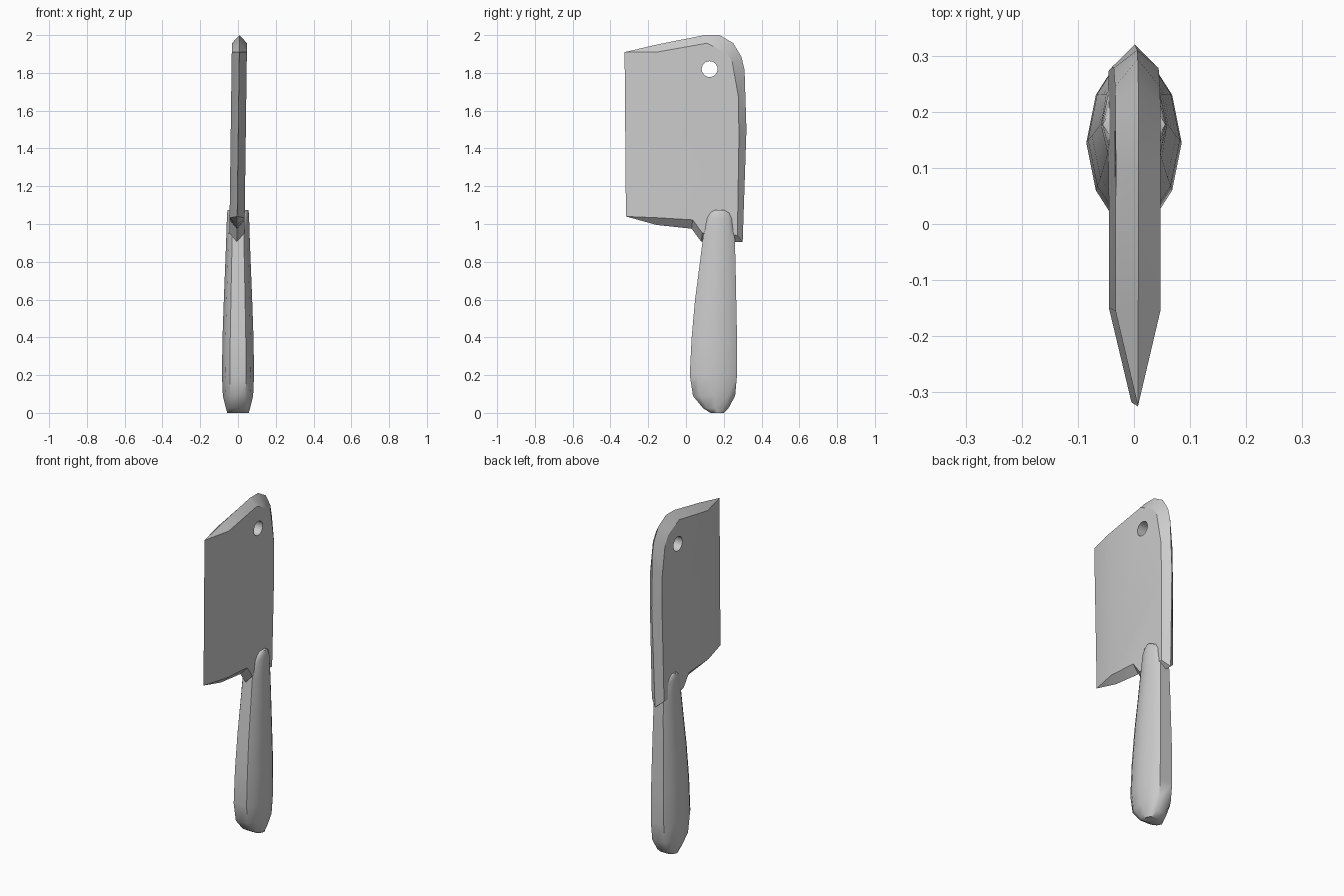
import bpy, bmesh, math

if "Cube" in bpy.data.objects:
    bpy.data.objects.remove(bpy.data.objects["Cube"])

HALF = 0.04  # half thickness of the blade


def make_object(name, bm):
    bmesh.ops.remove_doubles(bm, verts=bm.verts, dist=1e-5)
    bmesh.ops.recalc_face_normals(bm, faces=bm.faces)
    mesh = bpy.data.meshes.new(name)
    bm.to_mesh(mesh)
    bm.free()
    obj = bpy.data.objects.new(name, mesh)
    bpy.context.collection.objects.link(obj)
    return obj


def activate(obj):
    bpy.ops.object.select_all(action='DESELECT')
    obj.select_set(True)
    bpy.context.view_layer.objects.active = obj


# Blade: sharp rim outline in the middle, smaller flat face on each side
# each entry: (rim y, rim z), (face y, face z)
outline = [
    ((-.325, 1.91), (-.155, 1.91)), ((-.14, 1.953), (-.155, 1.91)),
    ((.10, 2.0), (.11, 1.957)), ((.177, 2.0), (.167, 1.93)),
    ((.25, 1.958), (.215, 1.905)), ((.294, 1.884), (.245, 1.857)),
    ((.31, 1.815), (.278, 1.67)), ((.32, 1.5), (.28, 1.45)),
    ((.30, .905), (.272, .94)), ((.08, .907), (.087, .952)),
    ((.03, .975), (.035, 1.022)), ((-.155, .995), (-.15, 1.033)),
    ((-.318, 1.04), (-.15, 1.033)),
]


def lean(z):  # the blade leans slightly sideways
    return 0.0132 * (z - 1.38)


bm = bmesh.new()
n = len(outline)
for side in (-1, 1):
    rim = [bm.verts.new((lean(r[1]), *r)) for r, f in outline]
    face = [bm.verts.new((lean(f[1]) + side * HALF, *f)) for r, f in outline]
    for i in range(n):
        j = (i + 1) % n
        bm.faces.new((rim[i], rim[j], face[j], face[i]))
    bm.faces.new(face)
blade = make_object("blade", bm)

# Hanging hole
bpy.ops.mesh.primitive_cylinder_add(vertices=24, radius=0.042, depth=0.4,
                                    location=(0, 0.125, 1.82),
                                    rotation=(0, math.pi / 2, 0))
cutter = bpy.context.object
cutter.name = "hole_cutter"
cutter.hide_render = True
mod = blade.modifiers.new("hole", 'BOOLEAN')
mod.operation = 'DIFFERENCE'
mod.solver = 'EXACT'
mod.object = cutter
activate(blade)
bpy.ops.object.modifier_apply(modifier=mod.name)
bpy.data.objects.remove(cutter)
bpy.ops.object.shade_smooth_by_angle(angle=math.radians(20))

# Handle: loft of ten-sided sections: z, y front, y back, half width
sections = [
    (0.0, .13, .20, .057), (.025, .09, .225, .064), (.09, .037, .26, .08),
    (.2, .02, .27, .085), (.4, .03, .27, .082), (.6, .048, .266, .075),
    (.8, .074, .262, .067), (.93, .09, .258, .062), (1.03, .104, .25, .059),
    (1.06, .122, .236, .057), (1.075, .15, .205, .056),
]
quarter = [(1, 0), (.8, .68), (.5, 1)]
ring_shape = quarter + [(-u, v) for u, v in reversed(quarter)]
ring_shape += [(-.5, -1), (-.8, -.68), (.8, -.68), (.5, -1)]
ring_shape.sort(key=lambda p: math.atan2(p[1], p[0]))

bm = bmesh.new()
rings = []
for z, y0, y1, w in sections:
    rings.append([bm.verts.new((u * w, (y0 + y1) / 2 + v * (y1 - y0) / 2, z))
                  for u, v in ring_shape])
for a, b in zip(rings, rings[1:]):
    for i in range(len(a)):
        j = (i + 1) % len(a)
        bm.faces.new((a[i], a[j], b[j], b[i]))
bm.faces.new(rings[0])
bm.faces.new(rings[-1])
handle = make_object("handle", bm)
activate(handle)
bpy.ops.object.shade_smooth_by_angle(angle=math.radians(50))
